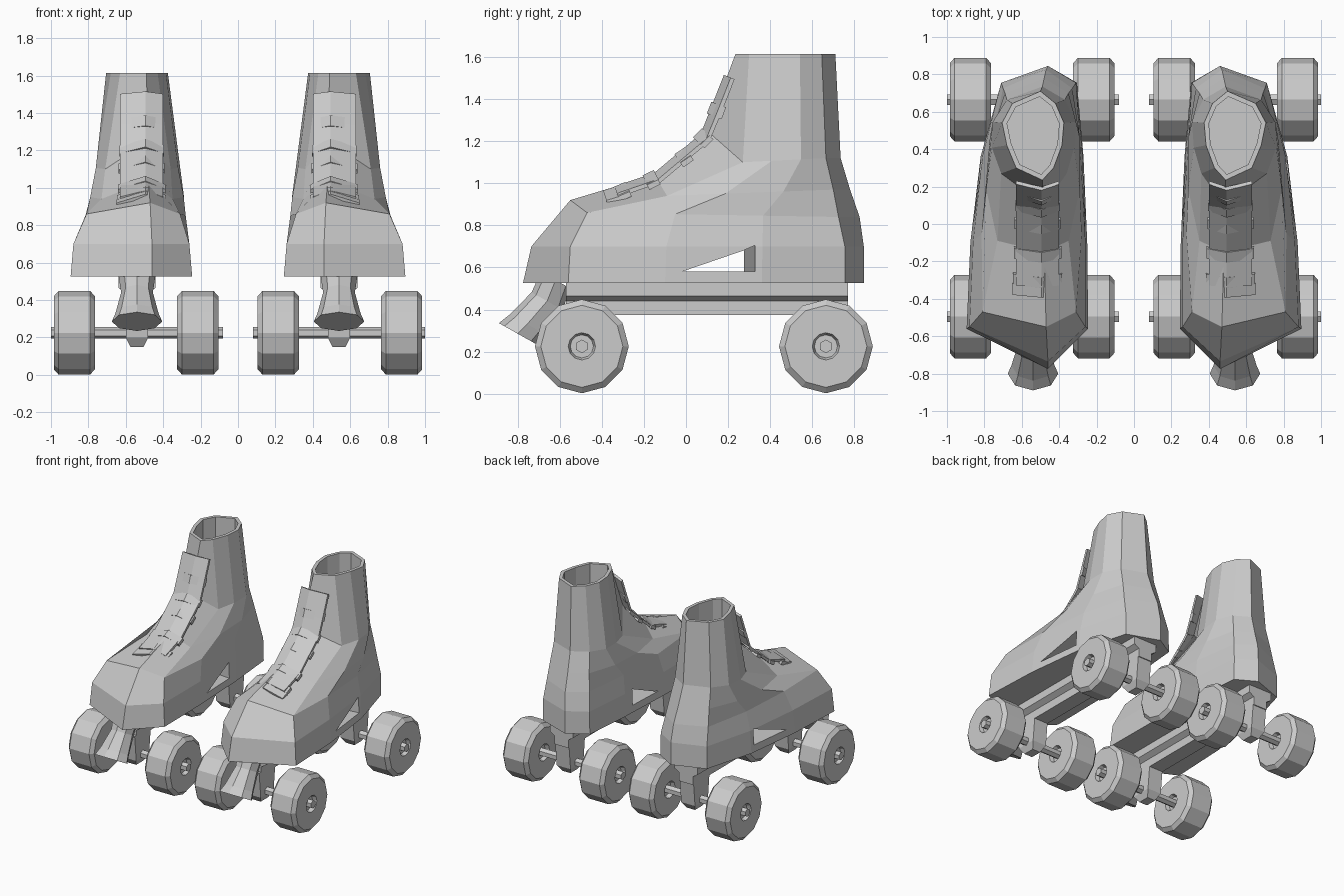
import bpy
import bmesh
from math import sin, cos, tau
from mathutils import Vector

default = bpy.data.objects.get("Cube")
if default:
    bpy.data.objects.remove(default, do_unlink=True)

grey = bpy.data.materials.new("plain grey")
grey.use_nodes = True
colour = (0.6, 0.6, 0.6, 1)
grey.diffuse_color = colour
grey.node_tree.nodes["Principled BSDF"].inputs["Base Color"].default_value = colour

CENTRE = 0.54        # x of the skate's wheel frame
AXLE_Z = 0.225
AXLES = {"front": -0.495, "rear": 0.665}


def loft_mesh(rings):
    """Join rings of points with quads and close both ends; returns the last cap."""
    bm = bmesh.new()
    loops = [[bm.verts.new(p) for p in ring] for ring in rings]
    count = len(loops[0])
    for low, high in zip(loops, loops[1:]):
        for i in range(count):
            j = (i + 1) % count
            bm.faces.new((low[i], low[j], high[j], high[i]))
    bm.faces.new(loops[0][::-1])
    cap = bm.faces.new(loops[-1])
    bmesh.ops.recalc_face_normals(bm, faces=bm.faces)
    return bm, cap


def finish(name, bm):
    mesh = bpy.data.meshes.new(name)
    bm.to_mesh(mesh)
    bm.free()
    mesh.materials.append(grey)
    obj = bpy.data.objects.new(name, mesh)
    bpy.context.collection.objects.link(obj)
    return obj


def pair(obj):
    """Mirror a part of the left skate to the right skate."""
    obj.modifiers.new("other skate", 'MIRROR').use_axis = (True, False, False)
    return obj


def loft(name, rings):
    return pair(finish(name, loft_mesh(rings)[0]))


def x_ring(x, y, z, radius, sides):
    return [(x, y + radius * sin(tau * i / sides), z + radius * cos(tau * i / sides))
            for i in range(sides)]


# Boot: each row holds heights, lengths, outer widths, inner widths and ridge x
rows = [
    # z front, seam, heel   y front, seam, heel side, heel
    ((0.525, 0.525, 0.525), (-0.775, -0.56, 0.755, 0.845),
     (0.895, 0.875, 0.82, 0.71), (0.245, 0.25, 0.27, 0.305), (0.46, 0.46)),
    ((0.7, 0.7, 0.7), (-0.735, -0.55, 0.755, 0.845),
     (0.88, 0.86, 0.81, 0.71), (0.26, 0.26, 0.275, 0.31), (0.46, 0.46)),
    ((0.92, 0.86, 0.84), (-0.55, -0.47, 0.725, 0.825),
     (0.81, 0.815, 0.78, 0.7), (0.31, 0.28, 0.285, 0.33), (0.47, 0.47)),
    ((1.04, 0.94, 0.97), (-0.15, -0.09, 0.7, 0.78),
     (0.73, 0.79, 0.77, 0.69), (0.35, 0.29, 0.29, 0.35), (0.48, 0.48)),
    ((1.25, 1.1, 1.12), (0.1, 0.27, 0.665, 0.735),
     (0.71, 0.76, 0.755, 0.68), (0.36, 0.32, 0.31, 0.37), (0.48, 0.49)),
    ((1.615, 1.615, 1.615), (0.235, 0.3, 0.645, 0.71),
     (0.63, 0.68, 0.705, 0.65), (0.43, 0.385, 0.375, 0.42), (0.49, 0.5)),
]


def boot_ring(row):
    (z_front, z_seam, z_heel), (front, seam, side, heel), outer, inner, ridge = row
    steps = (0, 0.35, 0.7, 1)

    def flank(widths):
        return [(x, seam + (side - seam) * t, z_seam + (z_heel - z_seam) * t)
                for x, t in zip(widths, steps)]
    return ([(ridge[0], front, z_front)] + flank(outer)
            + [(ridge[1], heel, z_heel)] + flank(inner)[::-1])


bm, rim = loft_mesh([boot_ring(row) for row in rows])
# Hollow the shaft inside a thin rim
bmesh.ops.inset_region(bm, faces=[rim], thickness=0.025, use_even_offset=True)
floor = bmesh.ops.extrude_discrete_faces(bm, faces=[rim])["faces"][0]
bmesh.ops.translate(bm, verts=floor.verts, vec=(0, 0, -0.75))
boot = finish("boot", bm)

# Wedge opening under the arch, in front of the heel
cutter_bm, _ = loft_mesh([[(x, -0.02, 0.58), (x, back, 0.705), (x, back, 0.58)]
                          for x, back in ((0.15, 0.265), (1, 0.345))])
cutter = finish("arch_cutter", cutter_bm)
cutter.hide_render = True
cut = boot.modifiers.new("arch", 'BOOLEAN')
cut.operation = 'DIFFERENCE'
cut.solver = 'EXACT'
cut.object = cutter
bpy.context.view_layer.objects.active = boot
bpy.ops.object.modifier_apply(modifier=cut.name)
bpy.data.objects.remove(cutter, do_unlink=True)
pair(boot)


def draped_strip(name, path, half_width, drop, thickness):
    """Strip along a (y, z) path, folded over the ridge of the boot."""
    rings = []
    for i, point in enumerate(path):
        a, b = path[max(i - 1, 0)], path[min(i + 1, len(path) - 1)]
        run = Vector((0, b[0] - a[0], b[1] - a[1])).normalized()
        out = Vector((0, -run.z, run.y))
        mid = Vector((0.515, point[0], point[1]))
        side = Vector((half_width, 0, 0))
        fold = [mid - side - out * drop, mid + Vector((-0.02, 0, 0)),
                mid + side - out * drop]
        rings.append(fold + [p - out * thickness for p in reversed(fold)])
    return loft(name, rings)


# Tongue and laces
draped_strip("tongue", [(-0.34, 0.985), (-0.15, 1.05), (0.07, 1.235),
                        (0.115, 1.35), (0.18, 1.515)], 0.115, 0.035, 0.02)
laces = [(-0.365, 0.975, 0.3), (-0.315, 0.995, 0.4), (-0.18, 1.05, 0.45),
         (-0.03, 1.155, 0.6), (0.055, 1.24, 0.8), (0.11, 1.36, 1.2)]
for n, (y, z, tilt) in enumerate(laces):
    dy, dz = 0.03 * cos(tilt), 0.03 * sin(tilt)
    draped_strip(f"lace_{n + 1}", [(y - dy, z - dz), (y + dy, z + dz)],
                 0.135 - 0.004 * n, 0.05, 0.025)

# Frame plate under the sole
half_profile = [(0.1, 0.527), (0.1, 0.465), (0.06, 0.44), (0.06, 0.375)]
profile = half_profile + [(-x, z) for x, z in reversed(half_profile)]
loft("frame_plate", [[(CENTRE + x, y, z) for x, z in profile] for y in (-0.57, 0.77)])

# Toe stop, flaring towards its angled pad
stop_rings = []
for y, z, wide, deep in ((-0.62, 0.54, 0.1, 0.08), (-0.66, 0.44, 0.085, 0.085),
                         (-0.755, 0.33, 0.115, 0.095), (-0.8, 0.285, 0.135, 0.103)):
    stop_rings.append([(CENTRE + wide * cos(tau * i / 8),
                        y + 0.87 * deep * sin(tau * i / 8),
                        z - 0.49 * deep * sin(tau * i / 8)) for i in range(8)])
loft("toe_stop", stop_rings)

# Trucks, axles and wheels
wheel_profile = [(-0.08, 0.03), (-0.08, 0.055), (-0.11, 0.065), (-0.11, 0.195),
                 (-0.085, 0.223)]
wheel_profile += [(-x, r) for x, r in reversed(wheel_profile)]
for place, y in AXLES.items():
    loft(f"{place}_truck", [
        [(CENTRE + sx * w, y + sy * d, z)
         for sx, sy in ((-1, -1), (1, -1), (1, 1), (-1, 1))]
        for z, w, d in ((0.15, 0.035, 0.045), (0.2, 0.06, 0.08), (0.4, 0.06, 0.1))])
    loft(f"{place}_axle", [x_ring(x, y, AXLE_Z, 0.032, 6) for x in (0.08, 1)])
    for side, x in (("inner", 0.215), ("outer", 0.875)):
        loft(f"{place}_{side}_wheel",
             [x_ring(x + dx, y, AXLE_Z, r, 12) for dx, r in wheel_profile])
